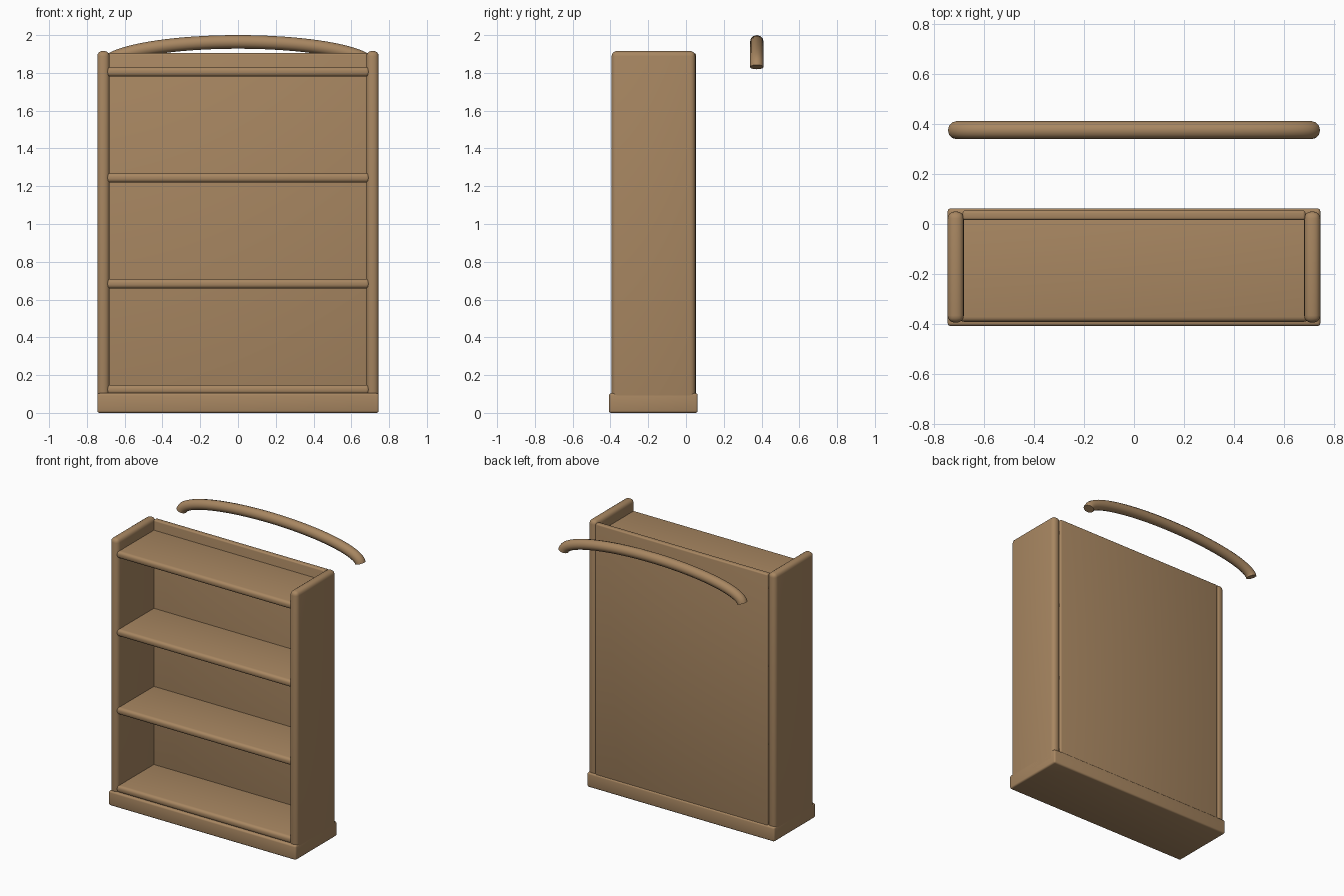
import bpy, math

if "Cube" in bpy.data.objects:
    bpy.data.objects.remove(bpy.data.objects["Cube"])

wood = bpy.data.materials.new("wood")
wood.diffuse_color = (0.39, 0.24, 0.12, 1)
wood.use_nodes = True
wood.node_tree.nodes["Principled BSDF"].inputs["Base Color"].default_value = wood.diffuse_color


def finish(ob):
    ob.data.materials.clear()
    ob.data.materials.append(wood)
    bpy.ops.object.select_all(action='DESELECT')
    ob.select_set(True)
    bpy.context.view_layer.objects.active = ob
    bpy.ops.object.shade_smooth_by_angle(angle=math.radians(35))


def board(name, x, y, z, bevel, segments=4):
    """Rounded box from (min, max) extents on each axis."""
    bpy.ops.mesh.primitive_cube_add(size=1)
    ob = bpy.context.object
    ob.name = name
    for v in ob.data.vertices:
        v.co = [lo + (c + 0.5) * (hi - lo) for c, (lo, hi) in zip(v.co, (x, y, z))]
    m = ob.modifiers.new("rounding", 'BEVEL')
    m.width, m.segments = bevel, segments
    bpy.ops.object.modifier_apply(modifier=m.name)
    finish(ob)
    return ob


# plinth
board("base", (-0.745, 0.745), (-0.408, 0.062), (0, 0.104), 0.012, 3)

# upright sides
for name, s in (("left_side", -1), ("right_side", 1)):
    board(name, tuple(sorted((s * 0.68, s * 0.745))), (-0.394, 0.05), (0.02, 1.916), 0.028)

# shelves with rounded front edges
for i in range(4):
    z = 0.123 + 0.561 * i
    board(f"shelf_{i + 1}", (-0.698, 0.698), (-0.391, 0.042), (z - 0.025, z + 0.025), 0.02)

# back panel
board("back_panel", (-0.685, 0.685), (0.016, 0.054), (0.05, 1.904), 0.01, 3)

# arched rail, floating behind the case
cu = bpy.data.curves.new("arched_rail", 'CURVE')
cu.dimensions = '3D'
cu.bevel_depth = 0.036
cu.bevel_resolution = 4
cu.use_fill_caps = True
sp = cu.splines.new('POLY')
N = 48
sp.points.add(N)
for i, p in enumerate(sp.points):
    t = math.radians(2 + 176 * i / N)
    p.co = (0.71 * math.cos(t), 0.375, 1.826 + 0.138 * math.sin(t), 1)
rail = bpy.data.objects.new("arched_rail", cu)
bpy.context.collection.objects.link(rail)
bpy.context.view_layer.objects.active = rail
rail.select_set(True)
bpy.ops.object.select_all(action='DESELECT')
rail.select_set(True)
bpy.ops.object.convert(target='MESH')
finish(bpy.context.object)
